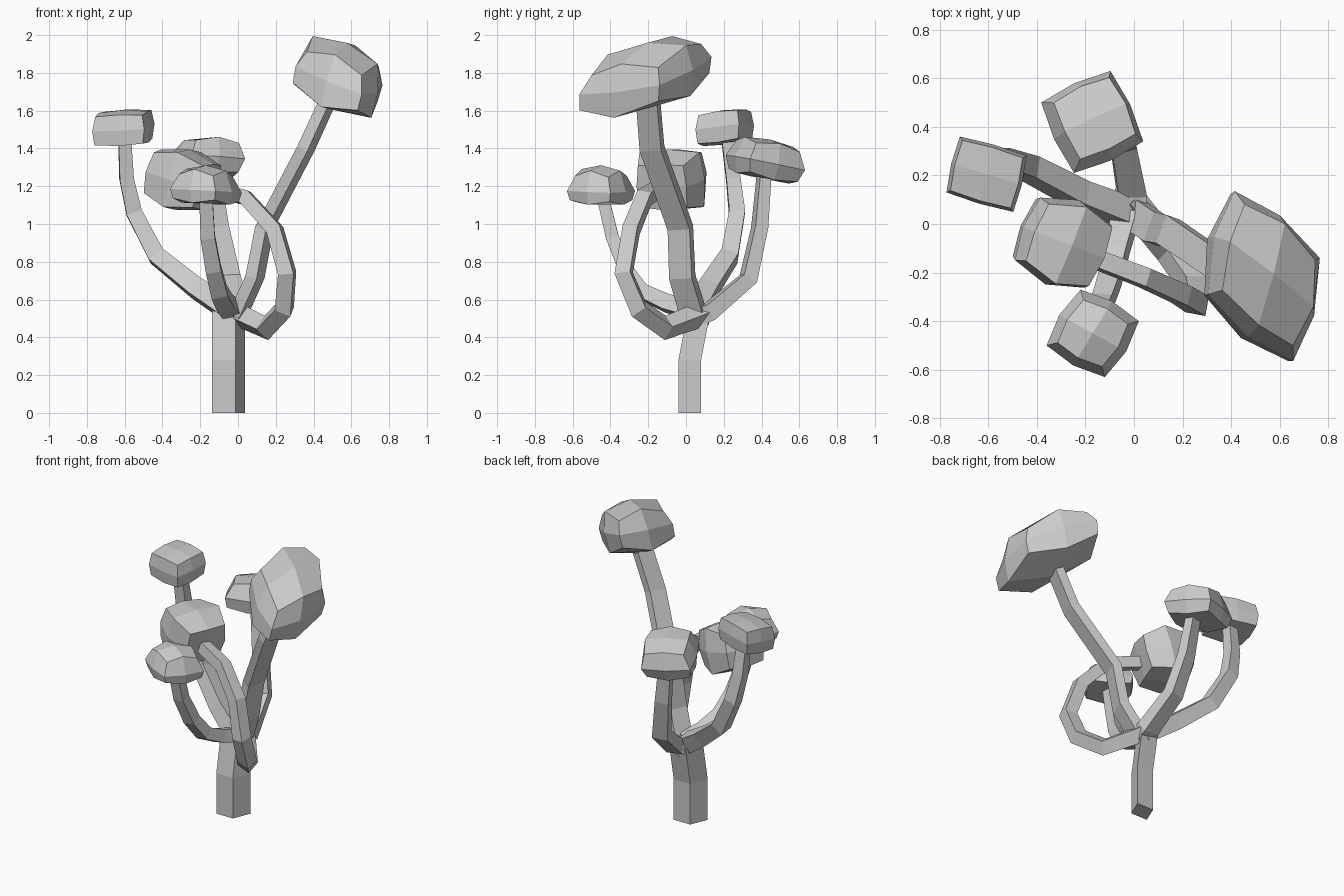
import bpy
import bmesh
from math import radians
from mathutils import Vector, Quaternion

default_cube = bpy.data.objects.get("Cube")
if default_cube:
    bpy.data.objects.remove(default_cube, do_unlink=True)

# One plain grey for everything
grey = bpy.data.materials.new("plain_grey")
grey.use_nodes = True
colour = (0.6, 0.6, 0.6, 1.0)
grey.diffuse_color = colour
grey.node_tree.nodes["Principled BSDF"].inputs["Base Color"].default_value = colour


def loft(name, rings, start_tip=None, end_tip=None):
    """Join rings of points with quads; close each end flat or around a tip."""
    bm = bmesh.new()
    loops = [[bm.verts.new(point) for point in ring] for ring in rings]
    count = len(loops[0])
    for low, high in zip(loops, loops[1:]):
        for i in range(count):
            j = (i + 1) % count
            bm.faces.new((low[i], low[j], high[j], high[i]))
    for loop, tip in ((loops[0], start_tip), (loops[-1], end_tip)):
        if tip is None:
            bm.faces.new(loop)
            continue
        # Four quads, each from an edge middle around a corner to the tip
        centre = bm.verts.new(tip)
        for i in range(1, count, 2):
            bm.faces.new((loop[i], loop[(i + 1) % count],
                          loop[(i + 2) % count], centre))
    bmesh.ops.recalc_face_normals(bm, faces=bm.faces[:])
    mesh = bpy.data.meshes.new(name)
    bm.to_mesh(mesh)
    bm.free()
    mesh.materials.append(grey)
    part = bpy.data.objects.new(name, mesh)
    bpy.context.scene.collection.objects.link(part)
    return part


def square(centre, a, b):
    """Four corners spanned by two half-side vectors."""
    return [centre - a - b, centre + a - b, centre + a + b, centre - a + b]


def stem(name, path, half_x, half_y, taper=0.85, yaw=0):
    """Four-sided tube whose section is carried along the path without twist."""
    points = [Vector(p) for p in path]
    last = len(points) - 1
    heading = Vector((0, 0, 1))
    turn = Quaternion(heading, radians(yaw))
    rings = []
    for i, point in enumerate(points):
        ahead = (points[min(i + 1, last)] - point).normalized()
        behind = (point - points[max(i - 1, 0)]).normalized()
        tangent = (ahead + behind).normalized()
        turn = heading.rotation_difference(tangent) @ turn
        heading = tangent
        size = 1 + (taper - 1) * i / last
        rings.append(square(point, turn @ Vector((half_x * size, 0, 0)),
                            turn @ Vector((0, half_y * size, 0))))
    return loft(name, rings)


def cap(name, centre, p, q, up, low=0.87, high=0.8, swell=0.25, tip=1.4,
        drop=1, base=1.2, bulge=1.1):
    """Rounded block: p and q reach to two corners of its widest ring,
    swell pushes the edge middles of the end rings outwards along the axis."""
    centre, p, q, up = (Vector(v) for v in (centre, p, q, up))
    corners = [p, q, -p, -q]
    rings = []
    for level, size in ((-drop, low), (0, 1), (1, high)):
        ring = []
        for i, corner in enumerate(corners):
            middle = (corner + corners[(i + 1) % 4]) * 0.5 * bulge
            ring.append(centre + up * level + corner * size)
            ring.append(centre + up * level * (1 + swell) + middle * size)
        rings.append(ring)
    return loft(name, rings, centre - up * base, centre + up * tip)


# Trunk
edge_a, edge_b = Vector((0.025, 0.06, 0)), Vector((0.063, 0, 0))
loft("trunk", [square(Vector(c), edge_a, edge_b) for c in
               ((-0.05, 0.02, 0), (-0.05, 0.02, 0.28), (-0.05, 0.07, 0.54))])

# Stems branching from the top of the trunk
stem("large_stem", [(0, 0.04, 0.52), (0.09, -0.02, 0.72), (0.14, -0.03, 0.98),
                    (0.36, -0.18, 1.4), (0.47, -0.2, 1.64)],
     0.033, 0.065, 0.9, yaw=-20)
stem("right_stem", [(-0.04, 0.05, 0.54), (-0.22, 0.12, 0.66),
                    (-0.43, 0.23, 0.83), (-0.55, 0.27, 1.06),
                    (-0.59, 0.25, 1.24), (-0.6, 0.22, 1.46)], 0.055, 0.055, 0.6)
stem("back_stem", [(-0.03, 0.05, 0.52), (-0.01, 0.13, 0.54), (-0.045, 0.33, 0.71),
                   (-0.1, 0.39, 0.98), (-0.14, 0.415, 1.28)], 0.065, 0.05, 0.6)
stem("looped_stem", [(-0.02, 0.1, 0.53), (0.15, -0.11, 0.45), (0.245, -0.25, 0.55),
                     (0.26, -0.33, 0.74), (0.195, -0.29, 0.97),
                     (0.04, -0.22, 1.14), (-0.17, -0.14, 1.19)], 0.048, 0.048, 0.75)
stem("front_stem", [(-0.03, 0.05, 0.54), (-0.07, -0.1, 0.58),
                    (-0.1, -0.23, 0.64), (-0.13, -0.32, 0.76),
                    (-0.16, -0.39, 0.93), (-0.17, -0.44, 1.14)], 0.05, 0.045, 0.7)

# Caps on the stem ends
cap("large_cap", (0.535, -0.215, 1.785), (-0.12, 0.35, 0.1), (0.23, 0.075, -0.05),
    (0.02, 0.005, 0.085), low=0.98, high=0.83, swell=0.6, tip=2.05,
    base=2.1, bulge=1.18)
cap("right_cap", (-0.607, 0.205, 1.51), (-0.11, 0.155, 0.01), (0.165, 0.075, 0.02),
    (0, 0, 0.075), low=0.93, high=0.9, swell=0.1, tip=1.25, base=1.1, bulge=1.06)
cap("back_cap", (-0.172, 0.42, 1.325), (0.075, 0.21, -0.04), (0.21, -0.08, 0.02),
    (0.01, 0.015, 0.088), drop=0.75, base=0.9)
cap("looped_cap", (-0.295, -0.075, 1.235), (0.1, 0.145, 0.145),
    (0.027, 0.171, -0.145), (-0.13, 0.05, 0.037), low=0.76, high=0.74,
    swell=0.1, tip=1.25, base=1.1)
cap("front_cap", (-0.17, -0.45, 1.175), (-0.05, 0.18, 0), (0.19, 0.05, -0.01),
    (0, 0, 0.08), low=0.92, high=0.76, swell=0.4, tip=1.7,
    drop=0.6, base=0.7, bulge=1.15)
